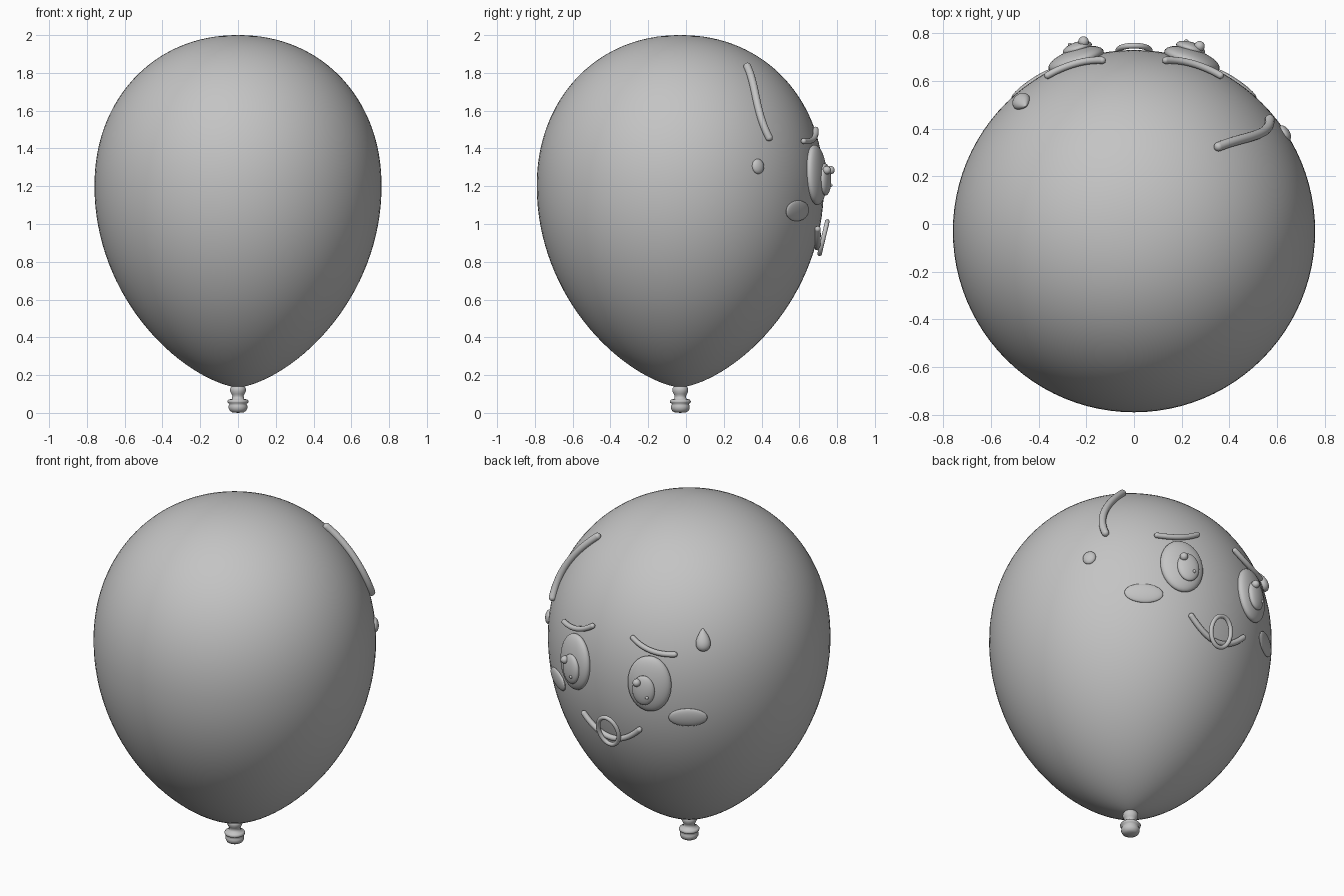
import bpy, bmesh
from math import sin, cos, radians, pi
from mathutils import Vector, Matrix

if "Cube" in bpy.data.objects:
    bpy.data.objects.remove(bpy.data.objects["Cube"])

AXIS_Y = -0.03
WIDEST, TOP, BOTTOM, RADIUS = 1.2, 2.0, 0.135, 0.76

rubber = bpy.data.materials.new("grey_rubber")
rubber.use_nodes = True
colour = (0.55, 0.55, 0.55, 1)
rubber.diffuse_color = colour
rubber.node_tree.nodes["Principled BSDF"].inputs["Base Color"].default_value = colour


def finish(name, bm, matrix=Matrix()):
    bmesh.ops.recalc_face_normals(bm, faces=bm.faces)
    for face in bm.faces:
        face.smooth = True
    mesh = bpy.data.meshes.new(name)
    bm.to_mesh(mesh)
    bm.free()
    mesh.materials.append(rubber)
    obj = bpy.data.objects.new(name, mesh)
    obj.matrix_world = matrix
    bpy.context.collection.objects.link(obj)
    return obj


def lathe(name, profile, matrix, steps=64):
    """Spin (radius, height) pairs about the local z axis."""
    bm = bmesh.new()
    verts = [bm.verts.new((r, 0, z)) for r, z in profile]
    edges = [bm.edges.new(pair) for pair in zip(verts, verts[1:])]
    bmesh.ops.spin(bm, geom=verts + edges, cent=(0, 0, 0), axis=(0, 0, 1),
                   angle=2 * pi, steps=steps)
    bmesh.ops.remove_doubles(bm, verts=bm.verts, dist=1e-5)
    return finish(name, bm, matrix)


# Balloon outline: full dome above, tapering egg below
def radius_at(z):
    if z >= WIDEST:
        u = min((z - WIDEST) / (TOP - WIDEST), 1)
        return RADIUS * (1 - u ** 2.1) ** (1 / 2.1)
    u = min((WIDEST - z) / (WIDEST - BOTTOM), 1)
    return RADIUS * (1 - u * u) ** 0.66


def surface(phi, z, lift=0.0):
    """Point on the skin and its normal; phi in degrees from +y towards +x."""
    a = radians(phi)
    slope = (radius_at(z + 0.005) - radius_at(z - 0.005)) / 0.01
    normal = Vector((sin(a), cos(a), -slope)).normalized()
    r = radius_at(z)
    return Vector((r * sin(a), r * cos(a) + AXIS_Y, z)) + normal * lift, normal


def skin_frame(phi, z, lift=0.0):
    """Local x sideways, y up along the skin, z outwards."""
    point, n = surface(phi, z, lift)
    side = Vector((0, 0, 1)).cross(n).normalized()
    up = n.cross(side)
    return Matrix.Translation(point) @ Matrix((side, up, n)).transposed().to_4x4()


def blob(name, phi, z, size, lift=0.0):
    bm = bmesh.new()
    bmesh.ops.create_uvsphere(bm, u_segments=32, v_segments=20, radius=1)
    bmesh.ops.scale(bm, vec=size, verts=bm.verts)
    return finish(name, bm, skin_frame(phi, z, lift))


def tube(name, points, thickness, closed=False):
    """Round tube along points, with ball ends when open."""
    bm = bmesh.new()
    count, sides = len(points), 14
    rings = []
    for i, p in enumerate(points):
        before = points[i - 1] if closed or i else p
        after = points[(i + 1) % count] if closed or i < count - 1 else p
        direction = (after - before).normalized()
        out = Vector((p.x, p.y - AXIS_Y, 0))
        u = direction.cross(out).normalized()
        v = direction.cross(u)
        rings.append([bm.verts.new(p + thickness * (u * cos(2 * pi * k / sides) + v * sin(2 * pi * k / sides)))
                      for k in range(sides)])
    for i in range(count if closed else count - 1):
        a, b = rings[i], rings[(i + 1) % count]
        for k in range(sides):
            m = (k + 1) % sides
            bm.faces.new((a[k], a[m], b[m], b[k]))
    if not closed:
        for end in (points[0], points[-1]):
            bmesh.ops.create_uvsphere(bm, u_segments=14, v_segments=10, radius=thickness,
                                      matrix=Matrix.Translation(end))
    return finish(name, bm)


def stroke(name, start, middle, end, thickness, lift):
    """Tube on the skin through three (phi, z) positions."""
    points = []
    for i in range(25):
        t = i / 24
        w = ((1 - t) * (1 - 2 * t), 4 * t * (1 - t), t * (2 * t - 1))
        phi, z = (sum(k * p[j] for k, p in zip(w, (start, middle, end))) for j in (0, 1))
        points.append(surface(phi, z, lift)[0])
    return tube(name, points, thickness)


# Balloon body
body_profile = []
for i in range(65):
    a = pi * i / 64 - pi / 2
    z = WIDEST + sin(a) * ((TOP - WIDEST) if a > 0 else (WIDEST - BOTTOM))
    body_profile.append((0 if i in (0, 64) else radius_at(z), z))
lathe("balloon_body", body_profile, Matrix.Translation((0, AXIS_Y, 0)), 96)

# Tied knot: neck bead, flared lip and rolled end
knot = [(0, 0.15), (0.03, 0.145), (0.041, 0.13), (0.042, 0.115), (0.035, 0.1),
        (0.03, 0.09), (0.032, 0.075), (0.05, 0.07), (0.056, 0.062), (0.054, 0.053),
        (0.044, 0.048), (0.049, 0.038), (0.05, 0.025), (0.043, 0.01), (0.03, 0.003), (0, 0)]
lathe("knot", knot, Matrix.Translation((0, AXIS_Y, 0)), 32)

# Paired face parts
for side, label in ((1, "left"), (-1, "right")):
    blob(label + "_eye", side * 18.7, 1.26, (0.122, 0.16, 0.045))
    pupil_phi = side * 17.2
    blob(label + "_pupil", pupil_phi, 1.235, (0.063, 0.085, 0.026), 0.044)
    # Glints sit on the same side of both pupils
    blob(label + "_large_glint", pupil_phi + 2.3, 1.28, (0.022, 0.022, 0.022), 0.066)
    blob(label + "_small_glint", pupil_phi - 1.8, 1.205, (0.009, 0.009, 0.009), 0.066)
    blob(label + "_cheek", side * 34.5, 1.07, (0.105, 0.055, 0.017))
    stroke(label + "_brow", (side * 10.5, 1.495), (side * 19, 1.445), (side * 29, 1.435), 0.015, 0.016)

# Smile with a round open mouth over it
stroke("smile", (-14, 0.975), (0, 0.88), (14, 0.975), 0.016, 0.012)
ring_frame = skin_frame(0, 0.935, 0.03)
tube("mouth_ring", [ring_frame @ Vector((0.066 * cos(a), 0.088 * sin(a), 0))
                    for a in (2 * pi * i / 48 for i in range(48))], 0.012, True)

# Shine marks on the left side
stroke("shine_streak", (45, 1.825), (52, 1.635), (50.5, 1.455), 0.02, 0.012)
blob("shine_dot", 57, 1.305, (0.036, 0.04, 0.02))

# Sweat drop on the right side: teardrop lathe, flattened outwards
drop = []
for i in range(25):
    a = pi * i / 24
    drop.append((0.052 * sin(a) * sin(a / 2) if 0 < i < 24 else 0, 0.064 * cos(a)))
stand = Matrix.Rotation(-pi / 2, 4, "X")
flatten = Matrix.Diagonal((1, 1, 0.75, 1))
lathe("sweat_drop", drop, skin_frame(-41, 1.51, 0.006) @ flatten @ stand, 32)
